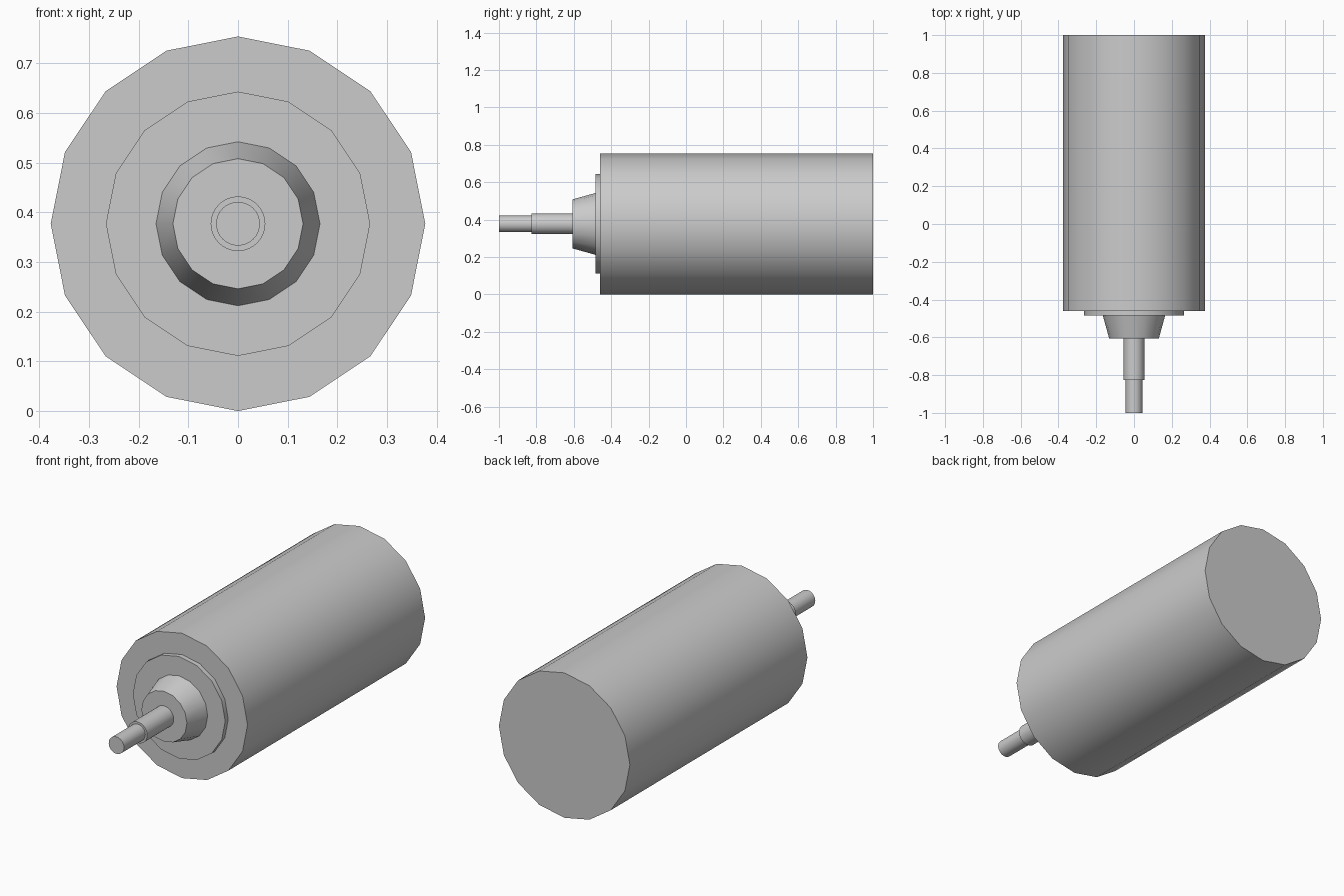
import bpy
import math

cube = bpy.data.objects.get("Cube")
if cube:
    bpy.data.objects.remove(cube, do_unlink=True)

AXIS_Z = 0.377

# Single grey metal finish
metal = bpy.data.materials.new("grey metal")
metal.use_nodes = True
colour = (0.6, 0.6, 0.6, 1.0)
metal.diffuse_color = colour
metal.node_tree.nodes["Principled BSDF"].inputs["Base Color"].default_value = colour


def turned_part(name, y_front, y_back, r_front, r_back, sides):
    """Capped round section lying along the y axis."""
    bpy.ops.mesh.primitive_cone_add(
        vertices=sides, radius1=r_back, radius2=r_front, depth=y_back - y_front,
        location=(0, (y_front + y_back) / 2, AXIS_Z), rotation=(math.pi / 2, 0, 0))
    part = bpy.context.object
    part.name = name
    part.data.materials.append(metal)
    bpy.ops.object.shade_smooth_by_angle(angle=math.radians(35))
    return part


# Motor can, raised front plate and tapered bearing boss
turned_part("motor_body", -0.46, 1.0, AXIS_Z, AXIS_Z, 16)
turned_part("front_plate", -0.485, -0.46, 0.266, 0.266, 16)
turned_part("bearing_boss", -0.607, -0.485, 0.131, 0.165, 16)

# Stepped output shaft
turned_part("shaft", -0.825, -0.607, 0.055, 0.055, 32)
turned_part("shaft_tip", -1.0, -0.825, 0.044, 0.044, 32)
